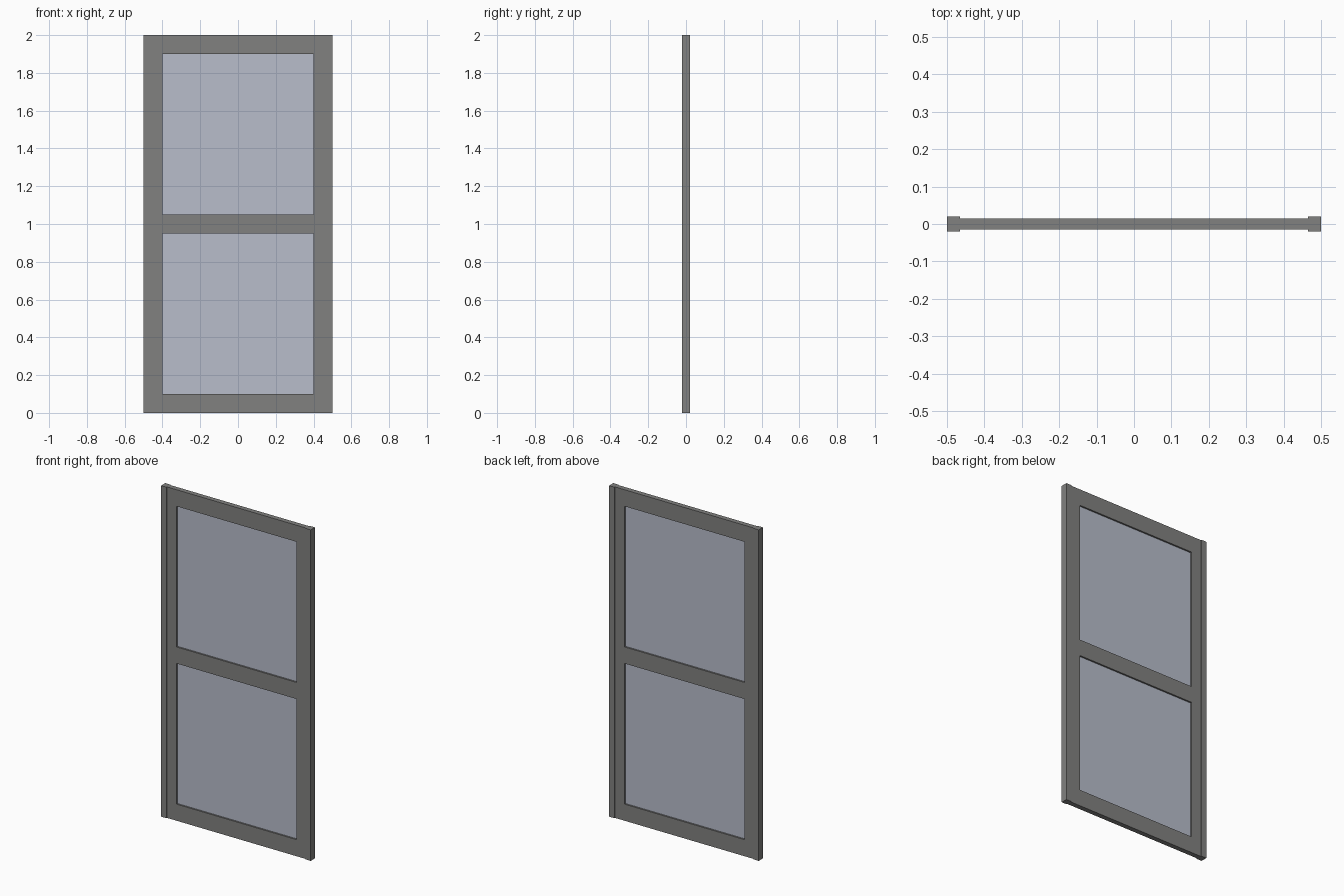
import bpy

if "Cube" in bpy.data.objects:
    bpy.data.objects.remove(bpy.data.objects["Cube"])


def material(name, color):
    mat = bpy.data.materials.new(name)
    mat.diffuse_color = color
    mat.use_nodes = True
    mat.node_tree.nodes["Principled BSDF"].inputs["Base Color"].default_value = mat.diffuse_color
    return mat


FRAME = material("frame_grey", (0.22, 0.22, 0.215, 1))
GLASS = material("pane_blue_grey", (0.48, 0.51, 0.60, 1))


def box(name, x, y, z, mat):
    """Box from (min, max) ranges in x and z, with half depth y."""
    bpy.ops.mesh.primitive_cube_add(
        size=1, location=((x[0] + x[1]) / 2, 0, (z[0] + z[1]) / 2))
    ob = bpy.context.object
    ob.name = name
    ob.scale = (x[1] - x[0], 2 * y, z[1] - z[0])
    bpy.ops.object.transform_apply(location=False, rotation=False, scale=True)
    ob.data.materials.append(mat)
    return ob


# Thicker outer edge posts and the thinner stiles beside them
for side, s in (("left", -1), ("right", 1)):
    box(f"{side}_edge_post", sorted((s * 0.465, s * 0.5)), 0.02, (0, 2), FRAME)
    box(f"{side}_stile", sorted((s * 0.4, s * 0.465)), 0.015, (0, 2), FRAME)

# Horizontal rails
for name, z in (("bottom", (0, 0.1)), ("middle", (0.95, 1.05)), ("top", (1.9, 2))):
    box(f"{name}_rail", (-0.4, 0.4), 0.015, z, FRAME)

# Recessed panes
for name, z in (("lower", (0.1, 0.95)), ("upper", (1.05, 1.9))):
    box(f"{name}_pane", (-0.4, 0.4), 0.005, z, GLASS)
